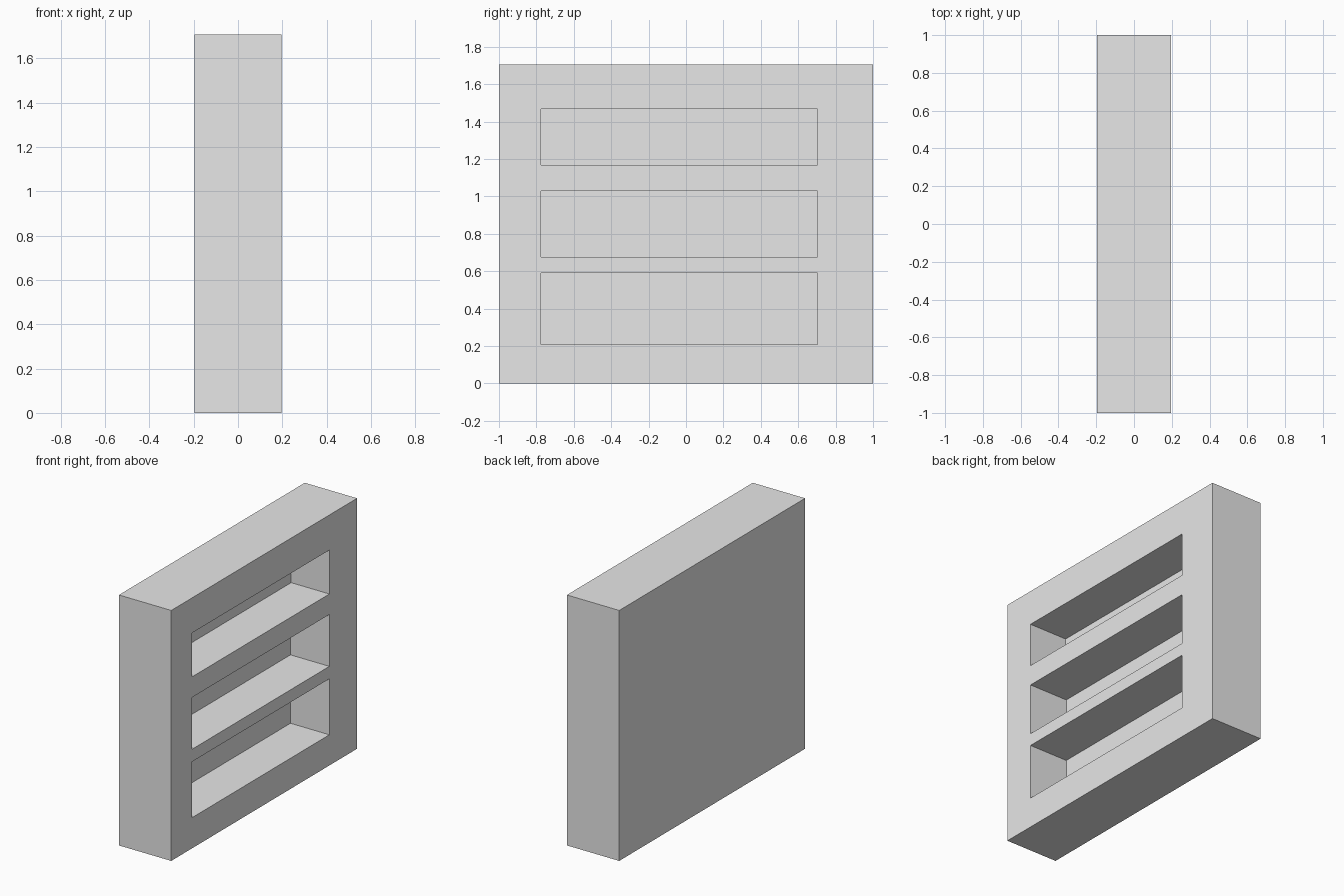
import bpy

cube = bpy.data.objects.get("Cube")
if cube:
    bpy.data.objects.remove(cube, do_unlink=True)

grey = bpy.data.materials.new("light_grey")
grey.use_nodes = True
colour = (0.8, 0.8, 0.8, 1)
grey.diffuse_color = colour
grey.node_tree.nodes["Principled BSDF"].inputs["Base Color"].default_value = colour


def box(name, low, high):
    """Axis-aligned box between two corners."""
    bpy.ops.mesh.primitive_cube_add(
        size=1, location=[(a + b) / 2 for a, b in zip(low, high)])
    obj = bpy.context.object
    obj.name = name
    obj.scale = [b - a for a, b in zip(low, high)]
    bpy.ops.object.transform_apply(location=True, rotation=False, scale=True)
    obj.data.materials.append(grey)
    return obj


HALF = 0.197   # half the case thickness

# Solid case with a closed back
case = box("shelf_case", (-HALF, -1, 0), (HALF, 1, 1.706))

# Three recessed compartments, open on the +x side: bottom, top, depth
compartments = [(0.209, 0.59, 0.293), (0.675, 1.028, 0.293), (1.168, 1.467, 0.288)]
for bottom, top, depth in compartments:
    cutter = box("compartment_cutter", (HALF - depth, -0.775, bottom),
                 (HALF + 0.1, 0.702, top))
    cutter.hide_render = True
    cut = case.modifiers.new("compartment", 'BOOLEAN')
    cut.operation = 'DIFFERENCE'
    cut.solver = 'EXACT'
    cut.object = cutter
    bpy.context.view_layer.objects.active = case
    bpy.ops.object.modifier_apply(modifier=cut.name)
    bpy.data.objects.remove(cutter, do_unlink=True)
